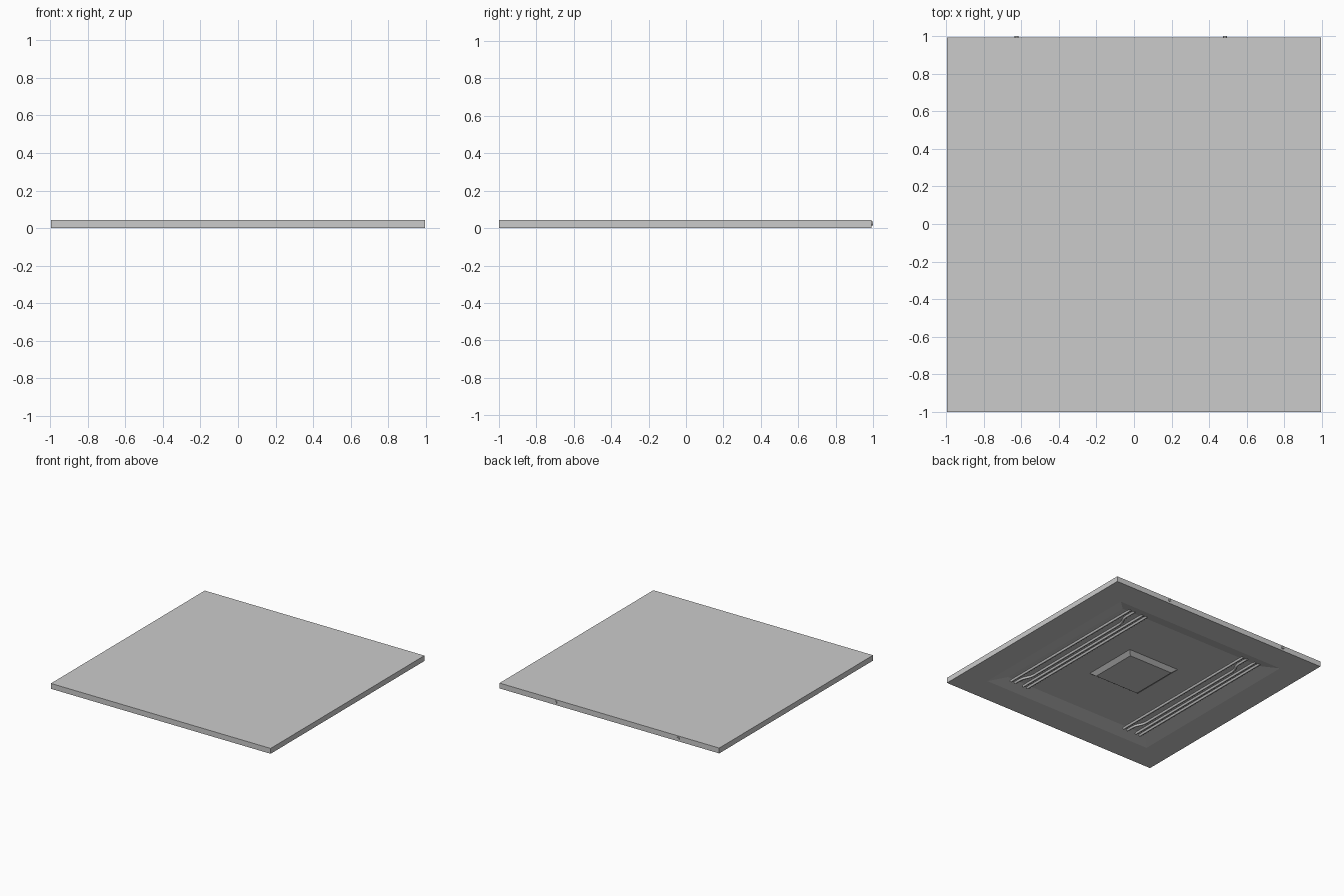
import bpy, bmesh, math

if "Cube" in bpy.data.objects:
    bpy.data.objects.remove(bpy.data.objects["Cube"])

SLAB_Y = -0.004      # slab sits slightly forward so the rear stubs end at y = 1
FLOOR_Z = 0.028      # depth of the recess under the panel


# Panel: nested square rings form the top, rim, sloped recess and central boss
def make_panel():
    bm = bmesh.new()
    rings = [(0.996, 0.044), (0.996, 0.0), (0.78, 0.0),
             (0.67, FLOOR_Z), (0.235, FLOOR_Z), (0.2, 0.002)]
    loops = []
    for half, z in rings:
        loops.append([bm.verts.new((sx * half, sy * half + SLAB_Y, z))
                      for sx, sy in ((-1, -1), (1, -1), (1, 1), (-1, 1))])
    bm.faces.new(loops[0])
    for a, b in zip(loops, loops[1:]):
        for i in range(4):
            j = (i + 1) % 4
            bm.faces.new((a[i], b[i], b[j], a[j]))
    bm.faces.new(list(reversed(loops[-1])))
    bmesh.ops.recalc_face_normals(bm, faces=bm.faces)
    mesh = bpy.data.meshes.new("panel")
    bm.to_mesh(mesh)
    bm.free()
    bpy.context.collection.objects.link(bpy.data.objects.new("panel", mesh))


# Pipe: a round curve following a few points
def make_pipe(name, points, radius):
    curve = bpy.data.curves.new(name, "CURVE")
    curve.dimensions = "3D"
    curve.bevel_depth = radius
    curve.bevel_resolution = 2
    curve.resolution_u = 5
    curve.use_fill_caps = True
    spline = curve.splines.new("BEZIER")
    spline.bezier_points.add(len(points) - 1)
    for bp, co in zip(spline.bezier_points, points):
        bp.co = co
        bp.handle_left = (co[0], co[1] - 0.05, co[2])
        bp.handle_right = (co[0], co[1] + 0.05, co[2])
    bpy.context.collection.objects.link(bpy.data.objects.new(name, curve))


make_panel()

# Two bundles of pipes along y; one pipe in each bundle jogs sideways at both ends
pipe_z = FLOOR_Z - 0.006
for label, cx in (("right", 0.545), ("left", -0.56)):
    for i, off in enumerate((-0.085, -0.045, 0.0, 0.075)):
        x = cx + off
        jog = 0.035 if i == 2 else 0.0
        make_pipe(f"pipe_{label}_{i + 1}",
                  [(x + jog, -0.7, pipe_z), (x + jog, -0.64, pipe_z),
                   (x, -0.52, pipe_z), (x, 0.48, pipe_z),
                   (x + jog, 0.6, pipe_z), (x + jog, 0.7, pipe_z)], 0.01)

# Small connector stubs on the rear edge
for label, x in (("right", 0.485), ("left", -0.625)):
    bpy.ops.mesh.primitive_cylinder_add(vertices=16, radius=0.011, depth=0.03,
                                        location=(x, 0.985, 0.025),
                                        rotation=(math.pi / 2, 0, 0))
    stub = bpy.context.object
    stub.name = f"rear_stub_{label}"
    bpy.ops.object.shade_smooth_by_angle()
